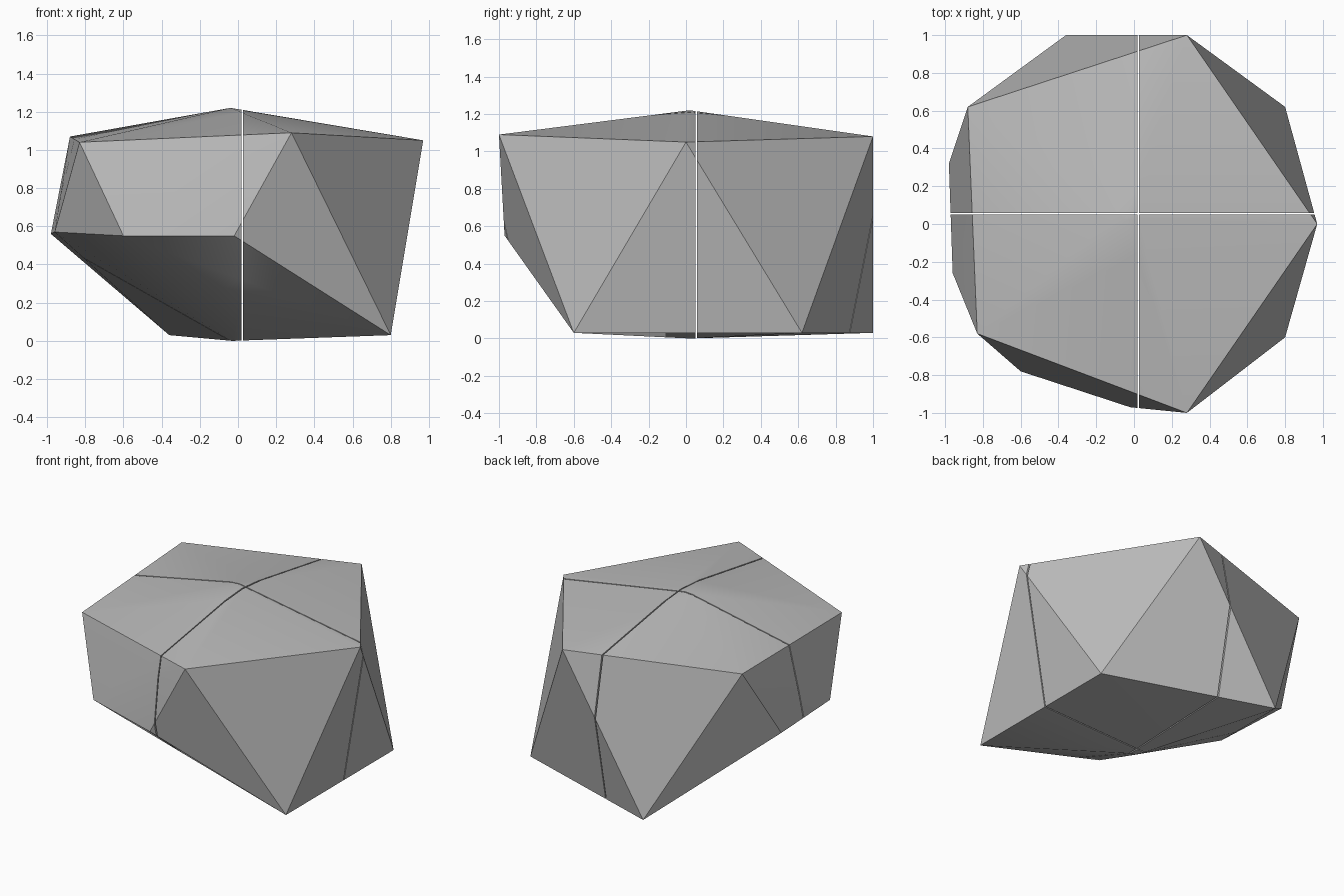
import bpy
import bmesh
import math
from mathutils import Vector

cube = bpy.data.objects.get("Cube")
if cube:
    bpy.data.objects.remove(cube, do_unlink=True)

# Single stone colour
stone = bpy.data.materials.new("grey_stone")
stone.use_nodes = True
GREY = (0.5, 0.5, 0.5, 1.0)
stone.diffuse_color = GREY
stone.node_tree.nodes["Principled BSDF"].inputs["Base Color"].default_value = GREY

# Corners of the faceted boulder, wrapped in a convex hull
apex_and_base = [(-0.04, 0.02, 1.22), (-0.03, 0.02, 0.0)]
upper_ring = [(0.28, -1.0, 1.09), (0.97, 0.0, 1.05), (0.28, 1.0, 1.08),
              (-0.88, 0.62, 1.07), (-0.83, -0.58, 1.04)]
lower_ring = [(0.8, -0.6, 0.03), (0.8, 0.62, 0.03), (-0.36, 1.0, 0.03)]
chipped_edge = [(-0.98, 0.32, 0.56), (-0.96, -0.26, 0.57), (-0.6, -0.78, 0.55),
                (-0.02, -0.97, 0.55), (-0.15, -0.53, 0.24)]
CORNERS = apex_and_base + upper_ring + lower_ring + chipped_edge

SEAM_X, SEAM_Y, HALF_GAP = 0.022, 0.055, 0.004


def cut(bm, axis, position, side):
    """Keep the part of the hull on one side of a seam and cap it."""
    point, normal = Vector(), Vector()
    point[axis] = position + side * HALF_GAP
    normal[axis] = -side
    geom = bm.verts[:] + bm.edges[:] + bm.faces[:]
    result = bmesh.ops.bisect_plane(bm, geom=geom, plane_co=point,
                                    plane_no=normal, clear_outer=True)
    rim = [e for e in result["geom_cut"] if isinstance(e, bmesh.types.BMEdge)]
    bmesh.ops.holes_fill(bm, edges=rim, sides=0)


def rock_chunk(name, side_x, side_y):
    bm = bmesh.new()
    for corner in CORNERS:
        bm.verts.new(corner)
    hull = bmesh.ops.convex_hull(bm, input=bm.verts[:])
    loose = [v for v in hull["geom_interior"] if isinstance(v, bmesh.types.BMVert)]
    bmesh.ops.delete(bm, geom=loose, context="VERTS")
    cut(bm, 0, SEAM_X, side_x)
    cut(bm, 1, SEAM_Y, side_y)
    bmesh.ops.recalc_face_normals(bm, faces=bm.faces[:])
    mesh = bpy.data.meshes.new(name)
    bm.to_mesh(mesh)
    bm.free()
    mesh.materials.append(stone)
    chunk = bpy.data.objects.new(name, mesh)
    bpy.context.collection.objects.link(chunk)
    bpy.ops.object.select_all(action="DESELECT")
    chunk.select_set(True)
    bpy.context.view_layer.objects.active = chunk
    bpy.ops.object.shade_smooth_by_angle(angle=math.radians(30))


# Four pieces split by the crossing cracks
for depth_name, side_y in (("front", -1), ("back", 1)):
    for width_name, side_x in (("right", -1), ("left", 1)):
        rock_chunk(f"rock_chunk_{depth_name}_{width_name}", side_x, side_y)
